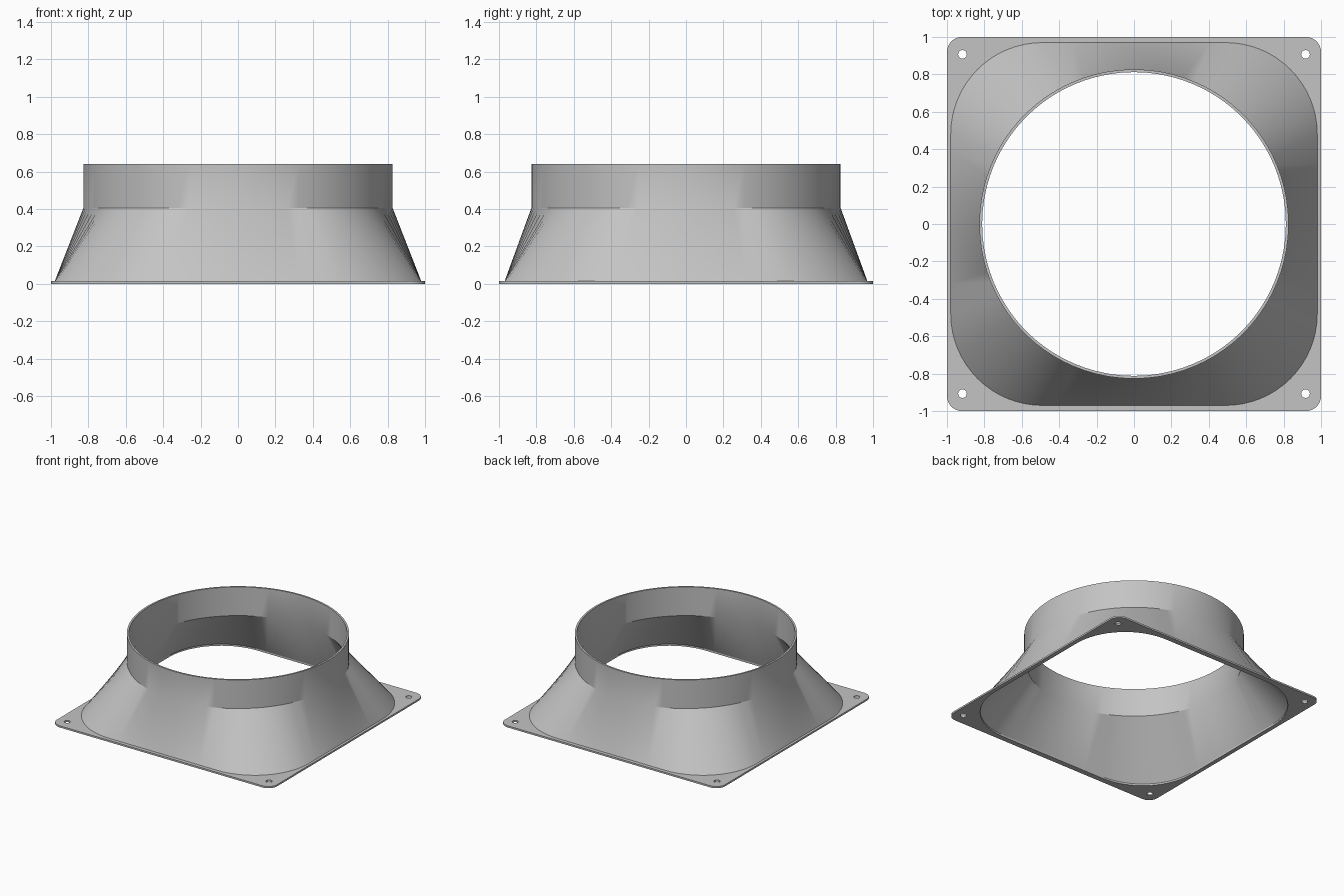
import bpy, bmesh
from math import sin, cos, pi, hypot, radians

if "Cube" in bpy.data.objects:
    bpy.data.objects.remove(bpy.data.objects["Cube"])

FLANGE_TOP = 0.014
SHOULDER = 0.405
RIM = 0.64
OUTER_R = 0.827
INNER_R = 0.812
WALL = 0.015

grey = bpy.data.materials.new("plain grey")
grey.use_nodes = True
colour = (0.55, 0.55, 0.55, 1)
grey.diffuse_color = colour
grey.node_tree.nodes["Principled BSDF"].inputs["Base Color"].default_value = colour


def rounded_rect(hx, hy, r, arc=16, side=1):
    """Counter-clockwise outline, with each straight side split into equal steps."""
    corners = []
    for i, (sx, sy) in enumerate([(1, 1), (-1, 1), (-1, -1), (1, -1)]):
        angles = [(i + k / arc) * pi / 2 for k in range(arc + 1)]
        corners.append([(sx * (hx - r) + r * cos(a), sy * (hy - r) + r * sin(a))
                        for a in angles])
    points = []
    for i, corner in enumerate(corners):
        points += corner
        (ax, ay), (bx, by) = corner[-1], corners[(i + 1) % 4][0]
        points += [(ax + (bx - ax) * k / side, ay + (by - ay) * k / side)
                   for k in range(1, side)]
    return points


def circle(cx, cy, r, n=24):
    return [(cx + r * cos(2 * pi * k / n), cy + r * sin(2 * pi * k / n)) for k in range(n)]


def to_circle(outline, r):
    """Project an outline radially onto a circle."""
    return [(x * r / hypot(x, y), y * r / hypot(x, y)) for x, y in outline]


def add_ring(bm, outline, z):
    return [bm.verts.new((x, y, z)) for x, y in outline]


def finish(bm, name):
    mesh = bpy.data.meshes.new(name)
    bm.to_mesh(mesh)
    bm.free()
    obj = bpy.data.objects.new(name, mesh)
    bpy.context.collection.objects.link(obj)
    mesh.materials.append(grey)
    bpy.ops.object.select_all(action='DESELECT')
    obj.select_set(True)
    bpy.context.view_layer.objects.active = obj
    bpy.ops.object.shade_smooth_by_angle(angle=radians(30))
    return obj


base_outer = rounded_rect(0.98, 0.97, 0.49, side=12)
base_inner = rounded_rect(0.98 - WALL, 0.97 - WALL, 0.49 - WALL, side=12)

# Mounting flange: rounded plate with the duct opening and four screw holes
bm = bmesh.new()
loops = [rounded_rect(1, 1, 0.08, arc=8), base_inner]
loops += [circle(sx * 0.917, sy * 0.907, 0.023) for sx in (-1, 1) for sy in (-1, 1)]
edges = []
for loop in loops:
    ring = add_ring(bm, loop, 0)
    edges += [bm.edges.new((ring[i - 1], ring[i])) for i in range(len(ring))]
bmesh.ops.triangle_fill(bm, use_beauty=True, use_dissolve=False, edges=edges,
                        normal=(0, 0, 1))
lifted = bmesh.ops.extrude_face_region(bm, geom=bm.faces[:], use_keep_orig=True)
bmesh.ops.translate(bm, vec=(0, 0, FLANGE_TOP),
                    verts=[g for g in lifted["geom"] if isinstance(g, bmesh.types.BMVert)])
bmesh.ops.recalc_face_normals(bm, faces=bm.faces[:])
finish(bm, "mounting_flange")

# Duct: square-to-round transition, round collar, rim and matching inner wall
bm = bmesh.new()
sections = [
    (base_outer, FLANGE_TOP),
    (to_circle(base_outer, OUTER_R), SHOULDER),
    (to_circle(base_outer, OUTER_R), RIM),
    (to_circle(base_inner, INNER_R), RIM),
    (to_circle(base_inner, INNER_R), SHOULDER),
    (base_inner, FLANGE_TOP),
]
rings = [add_ring(bm, outline, z) for outline, z in sections]
for low, high in zip(rings, rings[1:]):
    for i in range(len(low)):
        bm.faces.new((low[i - 1], low[i], high[i], high[i - 1]))
finish(bm, "transition_duct")
